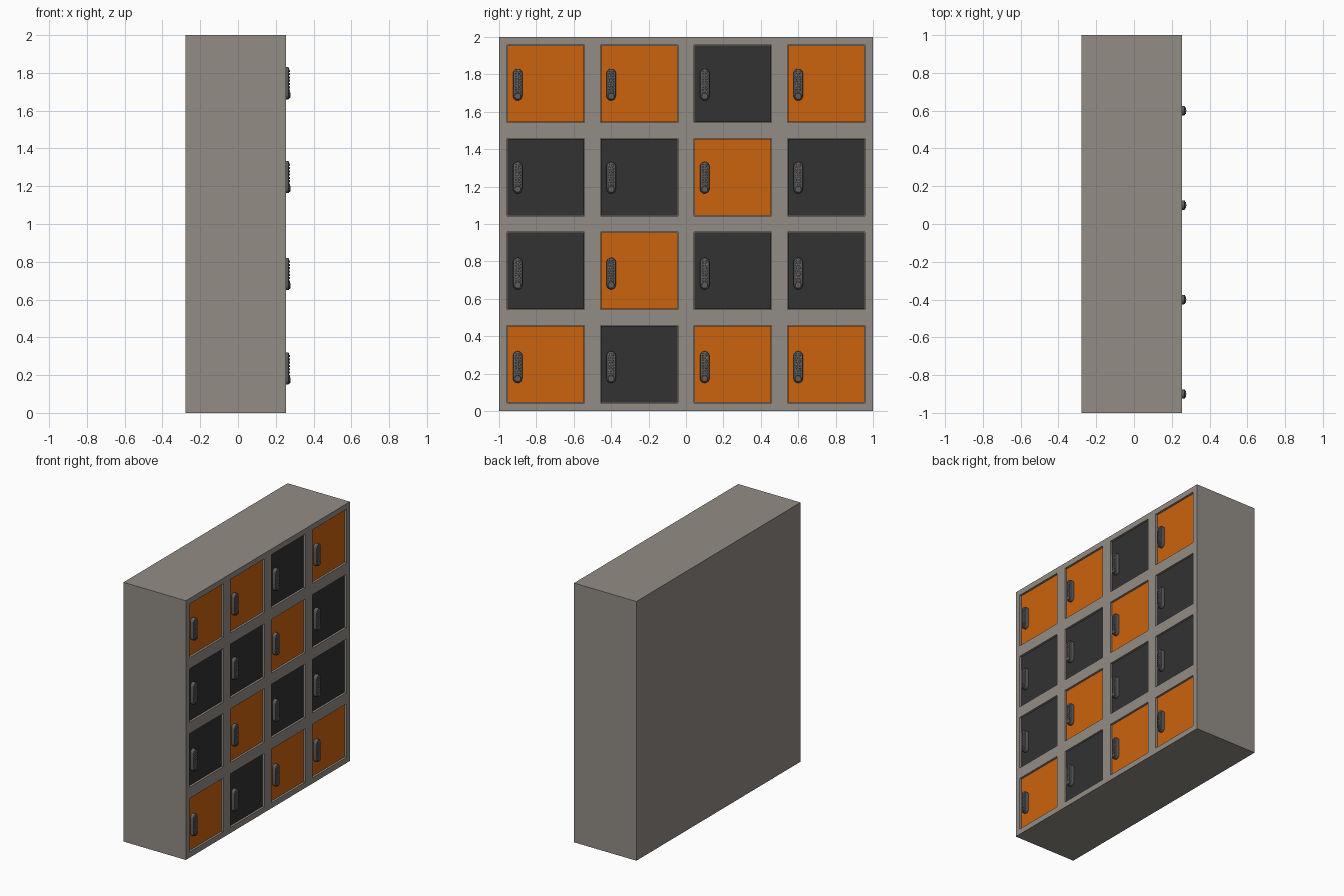
import bpy, bmesh, math
from mathutils import Matrix, Vector

if "Cube" in bpy.data.objects:
    bpy.data.objects.remove(bpy.data.objects["Cube"])

BACK, FRONT, DOOR_FACE, POCKET = -0.277, 0.255, 0.242, 0.225
CENTRES = [-0.75, -0.25, 0.25, 0.75]
HALF = 0.207
LAYOUT = ["OODO", "DDOD", "DODD", "ODOO"]      # top row first
LOCK_Z = [1.745, 1.248, 0.735, 0.235]


def material(name, rgb):
    m = bpy.data.materials.new(name)
    m.diffuse_color = (*rgb, 1)
    m.use_nodes = True
    m.node_tree.nodes["Principled BSDF"].inputs["Base Color"].default_value = m.diffuse_color
    return m


def mesh_from(bm, name, mat):
    bmesh.ops.recalc_face_normals(bm, faces=bm.faces)
    me = bpy.data.meshes.new(name)
    bm.to_mesh(me)
    bm.free()
    me.materials.append(mat)
    return me


def place(name, me, loc=(0, 0, 0)):
    ob = bpy.data.objects.new(name, me)
    ob.location = loc
    bpy.context.collection.objects.link(ob)
    return ob


body_mat = material("warm_grey", (0.29, 0.265, 0.235))
orange = material("orange", (0.60, 0.125, 0.004))
dark = material("charcoal", (0.032, 0.032, 0.032))
metal = material("lock_grey", (0.11, 0.11, 0.11))
key_mat = material("key_grey", (0.16, 0.16, 0.16))

# Cabinet: gridded front sheet, sides pulled back, door pockets pushed in
cuts = [-1] + [c + s * HALF for c in CENTRES for s in (-1, 1)] + [1]
bm = bmesh.new()
grid = [[bm.verts.new((FRONT, y, z + 1)) for y in cuts] for z in cuts]
pockets = []
for i in range(9):
    for j in range(9):
        f = bm.faces.new((grid[i][j], grid[i][j + 1], grid[i + 1][j + 1], grid[i + 1][j]))
        if i % 2 and j % 2:
            pockets.append(f)
rim = [e for e in bm.edges if e.is_boundary]
ext = bmesh.ops.extrude_edge_only(bm, edges=rim)["geom"]
for v in ext:
    if isinstance(v, bmesh.types.BMVert):
        v.co.x = BACK
bmesh.ops.holes_fill(bm, edges=[e for e in bm.edges if e.is_boundary], sides=0)
for r in bmesh.ops.extrude_discrete_faces(bm, faces=pockets)["faces"]:
    for v in r.verts:
        v.co.x = POCKET
place("cabinet_body", mesh_from(bm, "cabinet_body", body_mat))


# Door panel
def door_mesh(name, mat):
    bm = bmesh.new()
    bmesh.ops.create_cube(bm, size=1)
    w = 2 * HALF - 0.006
    bmesh.ops.scale(bm, vec=(DOOR_FACE - POCKET, w, w), verts=bm.verts)
    return mesh_from(bm, name, mat)


doors = {"O": door_mesh("orange_door", orange), "D": door_mesh("dark_door", dark)}

# Lock housing: upright rounded capsule plate with softened front edge
R, STRAIGHT, DEPTH = 0.025, 0.06, 0.028
bm = bmesh.new()
ring = []
for end in (1, -1):
    for k in range(13):
        a = math.pi * k / 12 + (0 if end == 1 else math.pi)
        ring.append(bm.verts.new((0, R * math.cos(a), R * math.sin(a) + end * STRAIGHT)))
base = bm.faces.new(ring)
top = bmesh.ops.extrude_face_region(bm, geom=[base])["geom"]
bmesh.ops.translate(bm, vec=(DEPTH, 0, 0),
                    verts=[g for g in top if isinstance(g, bmesh.types.BMVert)])
edges = [e for e in bm.edges if all(v.co.x > DEPTH / 2 for v in e.verts)]
bmesh.ops.bevel(bm, geom=edges, offset=0.005, segments=2, profile=0.5, affect='EDGES')
housing = mesh_from(bm, "lock_housing", metal)


# Round parts facing +x
def disc(bm, r1, r2, h, y, z, n):
    m = Matrix.Translation((DEPTH + h / 2 - 0.001, y, z)) @ Matrix.Rotation(math.pi / 2, 4, 'Y')
    bmesh.ops.create_cone(bm, cap_ends=True, segments=n, radius1=r1, radius2=r2,
                          depth=h, matrix=m)


# Two columns of push buttons
bm = bmesh.new()
for row in range(7):
    for y in (-0.009, 0.009):
        disc(bm, 0.0065, 0.005, 0.006, y, 0.066 - 0.0175 * row, 12)
buttons = mesh_from(bm, "lock_buttons", key_mat)

# Turning knob with a grip bar
bm = bmesh.new()
disc(bm, 0.018, 0.016, 0.007, 0, -0.062, 24)
bmesh.ops.create_cube(bm, size=1, matrix=Matrix.Translation((DEPTH + 0.0045, 0, -0.062))
                      @ Matrix.Diagonal(Vector((0.007, 0.007, 0.028, 1))))
knob = mesh_from(bm, "lock_knob", metal)

# Fill the 4 x 4 grid with doors and locks
for r, line in enumerate(LAYOUT):
    for c, kind in enumerate(line):
        tag = f"_{r + 1}_{c + 1}"
        y = CENTRES[c]
        place("door" + tag, doors[kind], ((DOOR_FACE + POCKET) / 2, y, 1.75 - 0.5 * r))
        loc = (DOOR_FACE, y - 0.15, LOCK_Z[r])
        for name, me in (("lock_housing", housing), ("lock_buttons", buttons), ("lock_knob", knob)):
            place(name + tag, me, loc)

# Smooth the curved lock parts, keeping edges sharp
bpy.ops.object.select_all(action='DESELECT')
for ob in bpy.context.collection.objects:
    if ob.name in ("lock_housing_1_1", "lock_buttons_1_1", "lock_knob_1_1"):
        ob.select_set(True)
        bpy.context.view_layer.objects.active = ob
bpy.ops.object.shade_smooth_by_angle(angle=math.radians(35))
